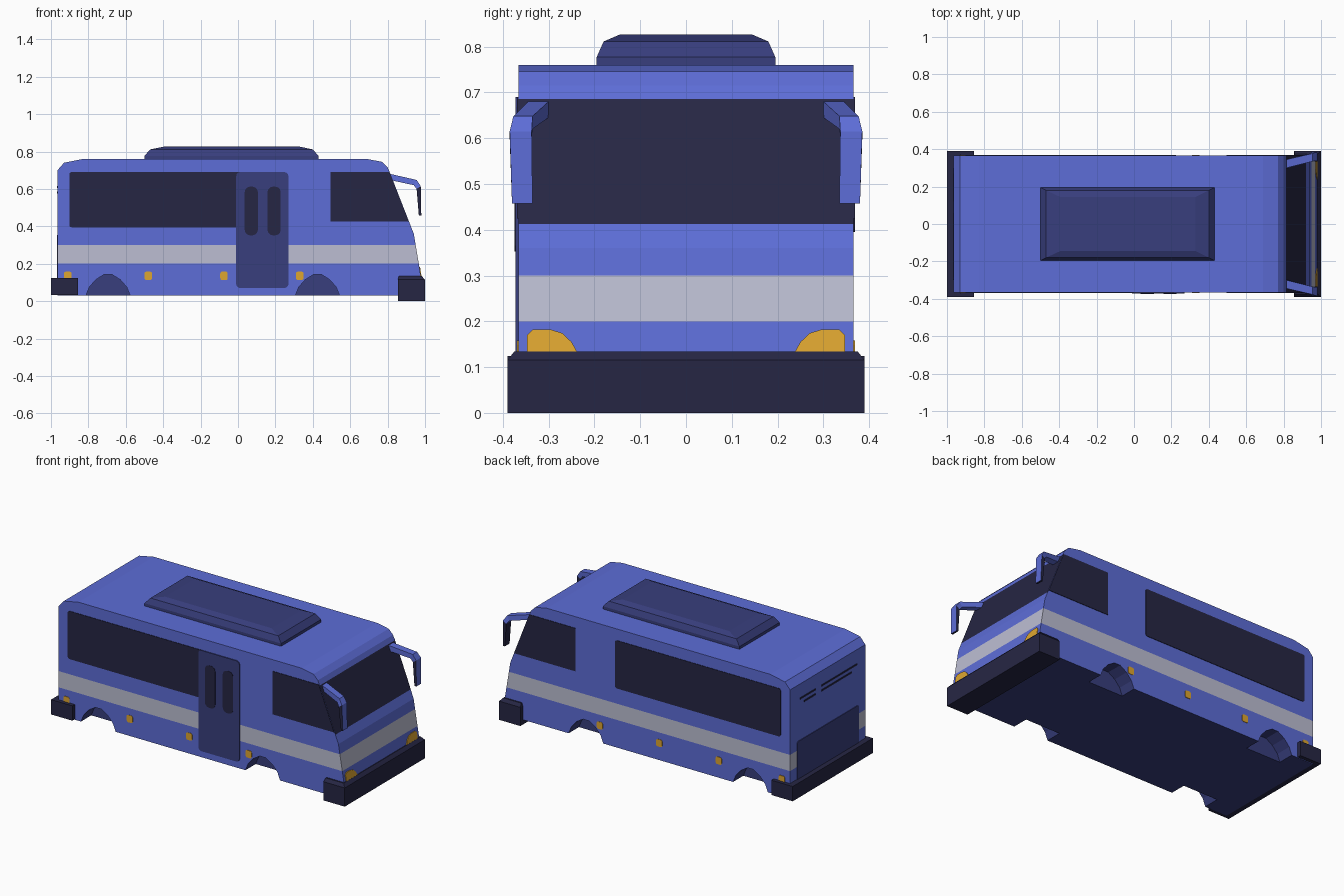
import bpy, bmesh, math
from mathutils import Vector

if "Cube" in bpy.data.objects:
    bpy.data.objects.remove(bpy.data.objects["Cube"])


def material(name, rgb):
    m = bpy.data.materials.new(name)
    lin = [((c / 255 + 0.055) / 1.055) ** 2.4 for c in rgb]
    m.diffuse_color = (*lin, 1)
    m.use_nodes = True
    m.node_tree.nodes["Principled BSDF"].inputs["Base Color"].default_value = m.diffuse_color
    return m


BLUE = material("body blue", (93, 109, 215))
NAVY = material("navy", (56, 62, 125))
DARK = material("dark glass", (38, 38, 68))
GREY = material("stripe grey", (188, 190, 210))
AMBER = material("amber", (222, 166, 48))
W = 0.366  # half width of the body


def loft(name, rings, *mats):
    """Skin a list of equal-length point rings and cap both ends."""
    bm = bmesh.new()
    vs = [[bm.verts.new(p) for p in r] for r in rings]
    n = len(vs[0])
    for a, b in zip(vs, vs[1:]):
        for i in range(n):
            bm.faces.new((a[i], a[(i + 1) % n], b[(i + 1) % n], b[i]))
    bm.faces.new(vs[0])
    bm.faces.new(vs[-1])
    bmesh.ops.recalc_face_normals(bm, faces=bm.faces)
    me = bpy.data.meshes.new(name)
    bm.to_mesh(me)
    bm.free()
    for m in mats:
        me.materials.append(m)
    ob = bpy.data.objects.new(name, me)
    bpy.context.collection.objects.link(ob)
    return ob


def prism_y(name, pts, y0, y1, *mats):
    return loft(name, [[(x, y, z) for x, z in pts] for y in (y0, y1)], *mats)


def side_plate(name, pts, side, t, mat):
    return prism_y(name, pts, side * (W - 0.001), side * (W + t), mat)


def rear_plate(name, pts, t, mat):
    return loft(name, [[(x, y, z) for y, z in pts] for x in (-0.964, -0.965 - t)], mat)


def rounded(a0, b0, a1, b1, r, n=3):
    pts = []
    for k, (a, b) in enumerate([(a1 - r, b1 - r), (a0 + r, b1 - r), (a0 + r, b0 + r), (a1 - r, b0 + r)]):
        for i in range(n + 1):
            t = math.pi / 2 * (k + i / n)
            pts.append((a + r * math.cos(t), b + r * math.sin(t)))
    return pts


def rect(x0, x1, y, z):
    return [(x0, -y, z), (x1, -y, z), (x1, y, z), (x0, y, z)]


# Body shell: side profile extruded across the width
profile = [(-0.965, 0.03), (-0.965, 0.70), (-0.93, 0.74), (-0.83, 0.76), (0.69, 0.76),
           (0.77, 0.745), (0.80, 0.715), (0.815, 0.68), (0.94, 0.36), (0.978, 0.13), (0.978, 0.03)]
body = prism_y("body", profile, -W, W, BLUE, NAVY, DARK, GREY)

# Wheel arches cut into both sides
arch = [(-0.118, -0.05), (-0.118, 0.03), (-0.10, 0.075), (-0.065, 0.115), (-0.02, 0.143),
        (0.02, 0.143), (0.065, 0.115), (0.10, 0.075), (0.118, 0.03), (0.118, -0.05)]
bpy.context.view_layer.objects.active = body
for side in (-1, 1):
    for cx in (-0.695, 0.425):
        cut = prism_y("arch_cutter", [(cx + x, z) for x, z in arch], side * (W - 0.10), side * 0.5)
        cut.hide_render = True
        mod = body.modifiers.new("arch", 'BOOLEAN')
        mod.operation = 'DIFFERENCE'
        mod.solver = 'EXACT'
        mod.object = cut
        bpy.ops.object.modifier_apply(modifier=mod.name)
        bpy.data.objects.remove(cut)

# Stripe and windscreen bands cut at set heights, then coloured by rule
bm = bmesh.new()
bm.from_mesh(body.data)
for z in (0.20, 0.30, 0.412, 0.686):
    if z == 0.686:
        part = [f for f in bm.faces if f.normal.x > 0.5]
    else:
        part = list(bm.faces)
    geom = set(part) | {e for f in part for e in f.edges} | {v for f in part for v in f.verts}
    bmesh.ops.bisect_plane(bm, geom=list(geom), plane_co=(0, 0, z), plane_no=(0, 0, 1))
for f in bm.faces:
    c = f.calc_center_median()
    f.material_index = 0
    if 0.20 < c.z < 0.30 and abs(f.normal.z) < 0.5:
        f.material_index = 3
    elif f.normal.x > 0.5 and 0.412 < c.z < 0.686:
        f.material_index = 2
    elif c.z < 0.16 and abs(c.x) < 0.9 and abs(c.y) < W - 0.003:
        f.material_index = 1
bm.to_mesh(body.data)
bm.free()

# Side windows and marker lamps
for side in (-1, 1):
    side_plate("long_window", rounded(-0.902, 0.395, 0.225, 0.69, 0.012), side, 0.003, DARK)
    side_plate("cab_window", [(0.495, 0.425), (0.495, 0.69), (0.809, 0.69), (0.913, 0.425)], side, 0.003, DARK)
    for x in (-0.91, -0.48, -0.075, 0.33):
        side_plate("marker_lamp", rounded(x - 0.02, 0.113, x + 0.02, 0.158, 0.01), side, 0.003, AMBER)

# Entrance door with two panes, on the front side only
side_plate("door", rounded(-0.01, 0.07, 0.27, 0.69, 0.022), -1, 0.006, NAVY)
for x in (0.036, 0.158):
    side_plate("door_pane", rounded(x, 0.352, x + 0.07, 0.612, 0.028), -1, 0.008, DARK)

# Rear engine hatch and vent slots
rear_plate("rear_hatch", rounded(-0.30, 0.10, 0.30, 0.355, 0.012), 0.004, NAVY)
for z, spans in ((0.605, ((0.12, 0.27), (-0.285, 0.06))), (0.575, ((0.12, 0.23), (-0.23, 0.06)))):
    for y0, y1 in spans:
        rear_plate("vent_slot", [(y0, z), (y1, z), (y1, z + 0.01), (y0, z + 0.01)], 0.003, DARK)

# Headlamps lying on the sloped nose
lamp = [(0.233, 0.125), (0.25, 0.155), (0.27, 0.174), (0.295, 0.182), (0.335, 0.182), (0.347, 0.17), (0.347, 0.125)]
for side in (-1, 1):
    loft("headlamp", [[(0.978 - (z - 0.13) * 0.165 + d, side * y, z) for y, z in lamp]
                      for d in (-0.001, 0.004)], AMBER)

# Bumpers
loft("front_bumper", [rect(0.855, 1.0, 0.39, 0), rect(0.855, 1.0, 0.39, 0.115),
                      rect(0.86, 0.982, 0.375, 0.134)], DARK)
loft("rear_bumper", [rect(-1.0, -0.855, 0.39, 0.033), rect(-1.0, -0.855, 0.39, 0.124)], DARK)

# Roof air unit
loft("roof_unit", [rect(-0.50, 0.43, 0.195, 0.755), rect(-0.50, 0.43, 0.195, 0.777),
                   rect(-0.47, 0.40, 0.18, 0.811), rect(-0.395, 0.33, 0.145, 0.826)], NAVY)

# Hanging mirrors: (outer x, z), (inner x, z), y range
path = [((0.815, 0.68), (0.825, 0.645), (0.300, 0.345)),
        ((0.955, 0.648), (0.94, 0.62), (0.335, 0.377)),
        ((0.977, 0.615), (0.955, 0.60), (0.337, 0.385)),
        ((0.980, 0.457), (0.967, 0.457), (0.335, 0.380))]
for side in (-1, 1):
    mirror = loft("mirror", [[(*(o[0], side * y[0], o[1]),), (o[0], side * y[1], o[1]),
                              (i[0], side * y[1], i[1]), (i[0], side * y[0], i[1])]
                             for o, i, y in path], BLUE, DARK)
    for p in mirror.data.polygons:
        if p.center.z < 0.6 and p.normal.x < 0.5:
            p.material_index = 1
